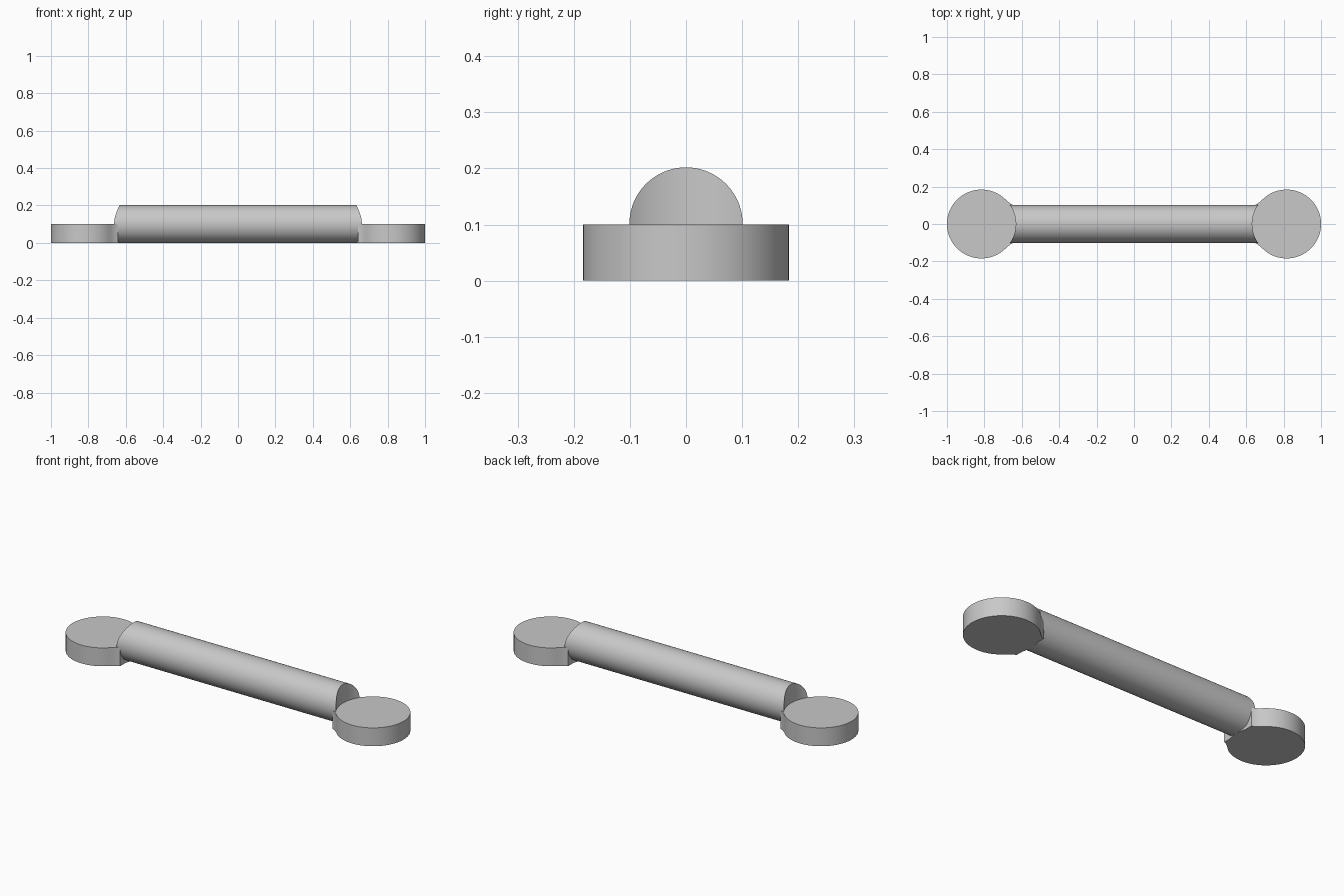
import bpy, bmesh
from math import sin, cos, pi, sqrt, radians

if "Cube" in bpy.data.objects:
    bpy.data.objects.remove(bpy.data.objects["Cube"], do_unlink=True)

PAD_X, PAD_R, PAD_H = 0.816, 0.184, 0.1
TUBE_R = 0.101

grey = bpy.data.materials.new("light grey metal")
grey.use_nodes = True
grey.diffuse_color = (0.58, 0.58, 0.58, 1)
grey.node_tree.nodes["Principled BSDF"].inputs["Base Color"].default_value = grey.diffuse_color


def finish(name, bm):
    bmesh.ops.recalc_face_normals(bm, faces=bm.faces)
    mesh = bpy.data.meshes.new(name)
    bm.to_mesh(mesh)
    bm.free()
    mesh.materials.append(grey)
    obj = bpy.data.objects.new(name, mesh)
    bpy.context.collection.objects.link(obj)
    bpy.ops.object.select_all(action='DESELECT')
    bpy.context.view_layer.objects.active = obj
    obj.select_set(True)
    bpy.ops.object.shade_smooth_by_angle(angle=radians(30))
    return obj


def prism(name, outline, height):
    """Upright solid standing on the ground with the given plan outline."""
    bm = bmesh.new()
    base = bm.faces.new([bm.verts.new((x, y, 0)) for x, y in outline])
    top = bmesh.ops.extrude_face_region(bm, geom=[base])["geom"]
    bmesh.ops.translate(bm, vec=(0, 0, height),
                        verts=[v for v in top if isinstance(v, bmesh.types.BMVert)])
    return finish(name, bm)


def make_tube(sides=72):
    """Round bar whose ends are hollowed to fit around the pads."""
    bm = bmesh.new()
    rings = []
    for side in (-1, 1):
        ring = []
        for i in range(sides):
            a = 2 * pi * i / sides
            y = TUBE_R * sin(a)
            x = PAD_X - sqrt(PAD_R ** 2 - y ** 2)
            ring.append(bm.verts.new((side * x, y, TUBE_R + TUBE_R * cos(a))))
        rings.append(ring)
    for i in range(sides):
        j = (i + 1) % sides
        bm.faces.new((rings[0][i], rings[0][j], rings[1][j], rings[1][i]))
    # Curved end caps, as strips between top and bottom points of equal y
    half = sides // 2
    for ring in rings:
        for i in range(half):
            corners = [ring[i], ring[i + 1], ring[(half - i - 1) % sides], ring[half - i]]
            if i < half // 2:
                bm.faces.new(list(dict.fromkeys(corners)))
        for i in range(half, half + half // 2):
            corners = [ring[i], ring[i + 1],
                       ring[(sides + half - i - 1) % sides], ring[(sides + half - i) % sides]]
            bm.faces.new(list(dict.fromkeys(corners)))
    return finish("tube", bm)


make_tube()

for side, word in ((1, "left"), (-1, "right")):
    # Round end pad
    circle = [(side * PAD_X + PAD_R * cos(2 * pi * i / 96), PAD_R * sin(2 * pi * i / 96))
              for i in range(96)]
    prism(word + "_pad", circle, PAD_H)

    # Small flared webs joining the pad to the tube
    arc = [radians(133 + 29 * i / 8) for i in range(9)]
    web = [(PAD_X + PAD_R * cos(a), PAD_R * sin(a)) for a in arc]
    web += [(0.641, 0.1), (0.656, 0.106), (0.674, 0.119)]
    for flip, end in ((-1, "front"), (1, "back")):
        prism(f"{word}_{end}_web", [(side * x, flip * y) for x, y in web], PAD_H)
